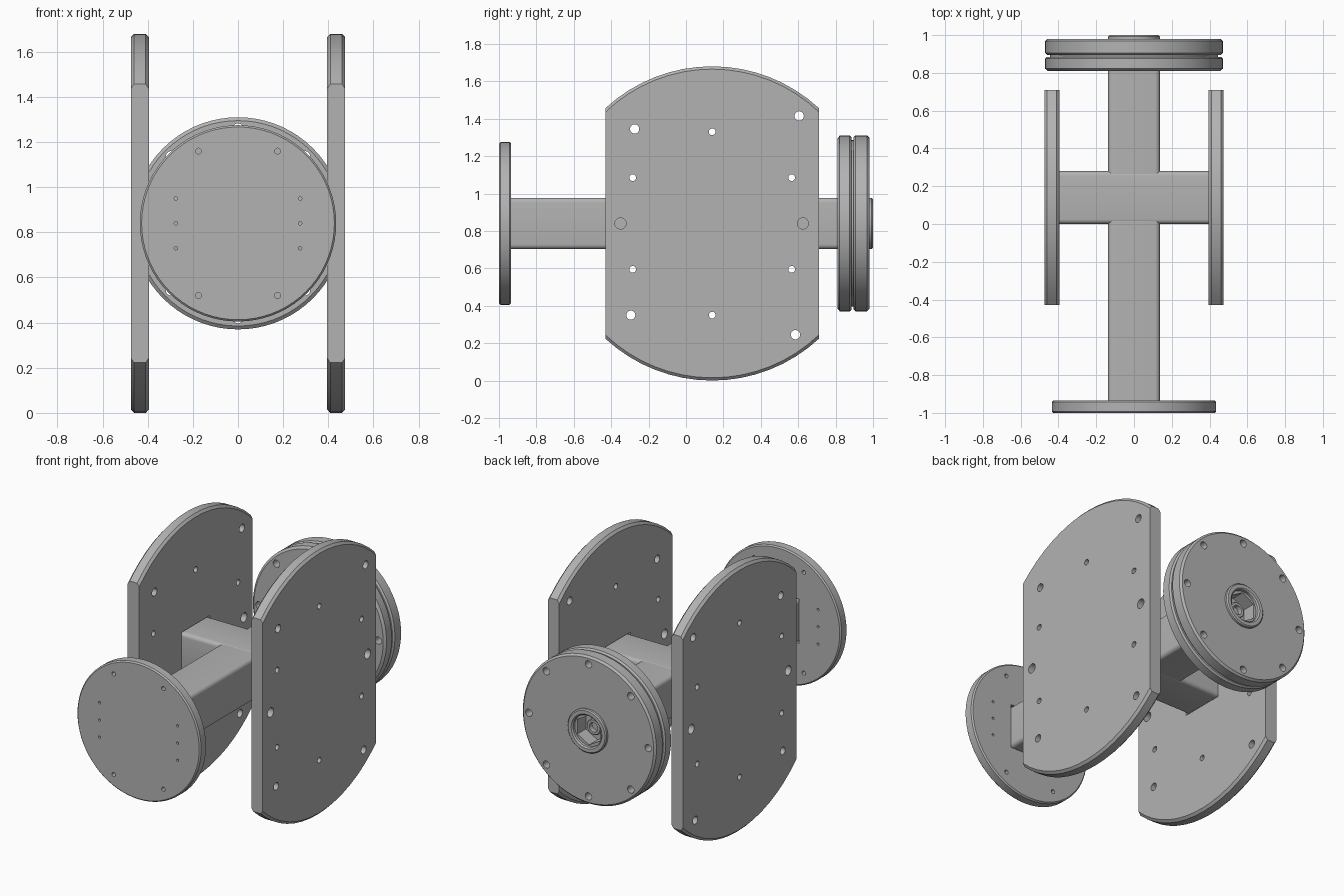
import bpy, bmesh, math
from mathutils import Matrix, Vector

cube = bpy.data.objects.get("Cube")
if cube:
    bpy.data.objects.remove(cube)

MID_Z = 0.84      # height of the main axis
PLATE_Y = 0.14    # centre of the side plates and cross tube

grey = bpy.data.materials.new("machined_grey")
grey.use_nodes = True
COLOUR = (0.45, 0.45, 0.45, 1)
grey.diffuse_color = COLOUR
grey.node_tree.nodes["Principled BSDF"].inputs["Base Color"].default_value = COLOUR


def finish(bm, name):
    bmesh.ops.recalc_face_normals(bm, faces=bm.faces)
    mesh = bpy.data.meshes.new(name)
    bm.to_mesh(mesh)
    bm.free()
    mesh.materials.append(grey)
    obj = bpy.data.objects.new(name, mesh)
    bpy.context.collection.objects.link(obj)
    return obj


def select(obj):
    bpy.ops.object.select_all(action='DESELECT')
    obj.select_set(True)
    bpy.context.view_layer.objects.active = obj


def smooth(obj):
    select(obj)
    bpy.ops.object.shade_smooth_by_angle(angle=math.radians(25))


def loft(rings, name):
    """Skin a list of equal-length point rings and cap both ends."""
    bm = bmesh.new()
    loops = [[bm.verts.new(p) for p in ring] for ring in rings]
    n = len(loops[0])
    for a, b in zip(loops, loops[1:]):
        for i in range(n):
            j = (i + 1) % n
            bm.faces.new((a[i], a[j], b[j], b[i]))
    bm.faces.new(loops[0])
    bm.faces.new(loops[-1])
    return finish(bm, name)


def lathe(profile, name, segments=72):
    """Turn (radius, y) points about the main axis."""
    angles = [2 * math.pi * i / segments for i in range(segments)]
    return loft([[(r * math.cos(a), y, MID_Z + r * math.sin(a)) for a in angles]
                 for r, y in profile], name)


def add_box(bm, centre, size):
    bmesh.ops.create_cube(bm, size=1, matrix=Matrix.Translation(centre) @ Matrix.Diagonal((*size, 1)))


def add_pin(bm, centre, radius, length, axis, segments=20):
    turn = Vector((0, 0, 1)).rotation_difference(Vector(axis)).to_matrix().to_4x4()
    bmesh.ops.create_cone(bm, cap_ends=True, segments=segments, radius1=radius, radius2=radius,
                          depth=length, matrix=Matrix.Translation(centre) @ turn)


def cut(obj, bm):
    """Subtract the cutter shapes from the object."""
    cutter = finish(bm, "cutter")
    cutter.hide_render = True
    select(obj)
    mod = obj.modifiers.new("holes", 'BOOLEAN')
    mod.operation, mod.solver, mod.object = 'DIFFERENCE', 'EXACT', cutter
    bpy.ops.object.modifier_apply(modifier=mod.name)
    bpy.data.objects.remove(cutter)


def tube(name, centre, size, axis):
    """Square bar with its long edges rounded."""
    bm = bmesh.new()
    add_box(bm, centre, size)
    edges = [e for e in bm.edges
             if abs((e.verts[0].co - e.verts[1].co).normalized()[axis]) > 0.9]
    bmesh.ops.bevel(bm, geom=edges, offset=0.025, segments=5, profile=0.5, affect='EDGES')
    smooth(finish(bm, name))


# Side plates: straight sides, arched ends with a chamfer, drilled through
def plate_ring(x, radius, steps=16):
    half = math.asin(0.57 / radius)
    ring = []
    for sign in (1, -1):
        for i in range(steps + 1):
            a = half * (1 - 2 * i / steps)
            ring.append((x, PLATE_Y + sign * radius * math.sin(a),
                         MID_Z + sign * radius * math.cos(a)))
    return ring


PLATE_HOLES = [(-0.275, 1.345, 0.025), (-0.295, 0.35, 0.024), (0.605, 1.415, 0.025),
               (0.585, 0.245, 0.025), (0.14, 1.33, 0.018), (0.14, 0.35, 0.018)]
for y in (-0.285, 0.565):
    PLATE_HOLES += [(y, 1.085, 0.018), (y, 0.595, 0.018)]
PLATE_HOLES += [(-0.35, MID_Z, 0.03), (0.625, MID_Z, 0.03)]

for side, name in ((1, "left_side_plate"), (-1, "right_side_plate")):
    layers = ((0.395, 0.825), (0.409, 0.84), (0.461, 0.84), (0.475, 0.825))
    plate = loft([plate_ring(side * x, r) for x, r in layers], name)
    cutters = bmesh.new()
    for y, z, r in PLATE_HOLES:
        add_pin(cutters, (side * 0.435, y, z), r, 0.2, (1, 0, 0))
    # square socket for the cross tube
    add_box(cutters, (side * 0.395, PLATE_Y, MID_Z), (0.08, 0.288, 0.288))
    cut(plate, cutters)
    smooth(plate)

# Square tubes
tube("long_tube", (0, -0.06, MID_Z), (0.274, 1.8, 0.274), 1)
tube("cross_tube", (0, PLATE_Y, MID_Z), (0.87, 0.28, 0.278), 0)

# Front disc with small drilled holes
front = lathe([(0.427, -1), (0.435, -0.992), (0.435, -0.943), (0.427, -0.935)], "front_disc")
cutters = bmesh.new()
for x in (-1, 1):
    for z in (0.52, 1.16):
        add_pin(cutters, (x * 0.175, -0.97, z), 0.013, 0.2, (0, 1, 0))
    for z in (0.73, MID_Z, 0.95):
        add_pin(cutters, (x * 0.275, -0.97, z), 0.008, 0.2, (0, 1, 0), 12)
add_box(cutters, (0, -0.935, MID_Z), (0.284, 0.04, 0.284))
cut(front, cutters)
smooth(front)

# Rear flange: two rims with a groove, raised hub and round counterbore
rear = lathe([(0.455, 0.81), (0.47, 0.822), (0.47, 0.875), (0.46, 0.885), (0.445, 0.885),
              (0.445, 0.896), (0.46, 0.896), (0.47, 0.906), (0.47, 0.968), (0.458, 0.98),
              (0.137, 0.98), (0.137, 0.993), (0.13, 1), (0.108, 1), (0.1, 0.992),
              (0.1, 0.975)], "rear_flange")
cutters = bmesh.new()
for i in range(8):
    a = i * math.pi / 4
    add_pin(cutters, (0.42 * math.cos(a), 0.9, MID_Z + 0.42 * math.sin(a)), 0.023, 0.4, (0, 1, 0))
# hexagonal socket in the hub
add_pin(cutters, (0, 0.95, MID_Z), 0.094, 0.12, (0, 1, 0), 6)
cut(rear, cutters)
smooth(rear)

# Hollow screw inside the hub socket
smooth(lathe([(0.05, 0.885), (0.05, 0.925), (0.045, 0.93), (0.03, 0.93), (0.03, 0.9)],
             "hub_screw", 32))
